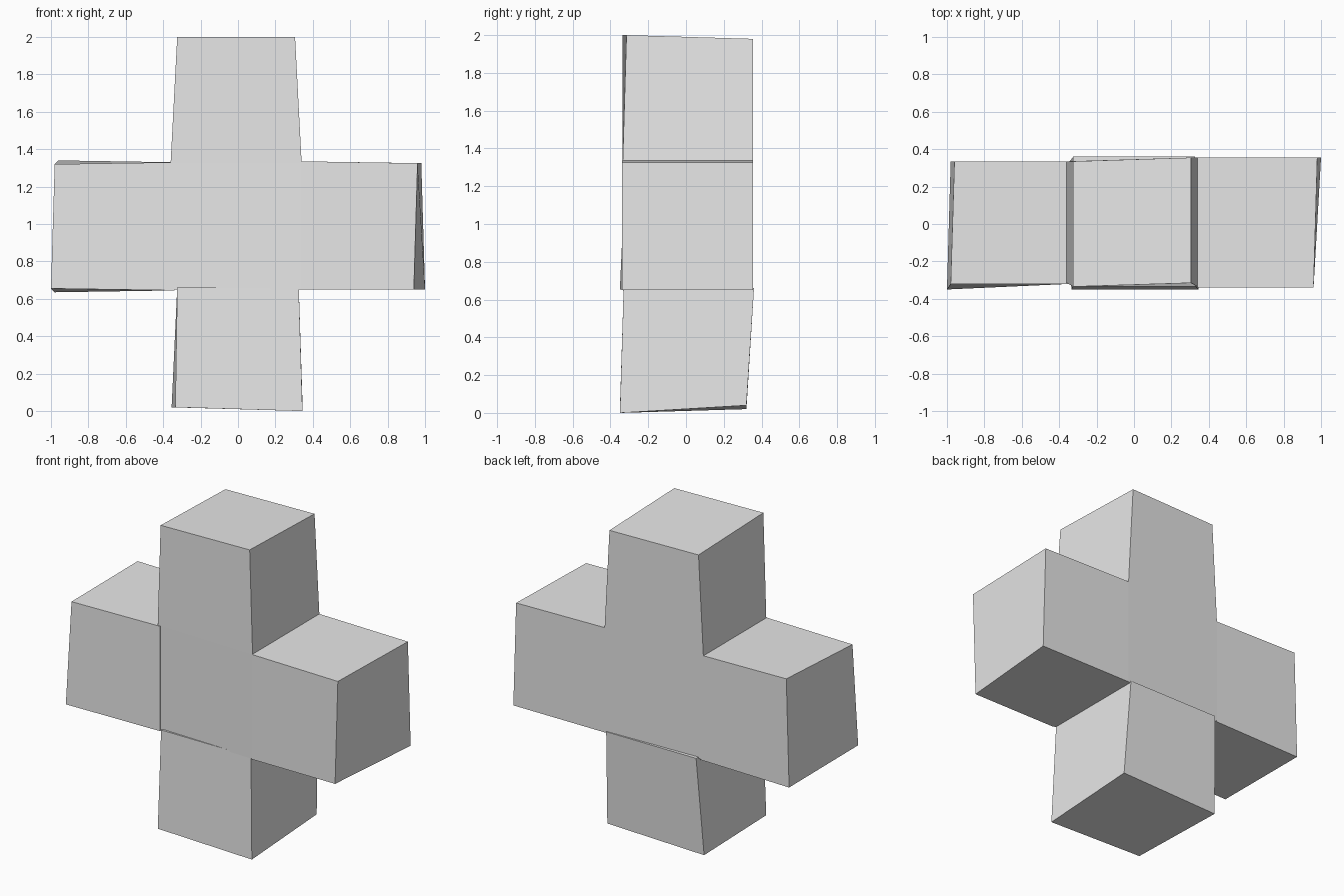
import bpy
import bmesh
from mathutils import Vector

default_cube = bpy.data.objects.get("Cube")
if default_cube:
    bpy.data.objects.remove(default_cube, do_unlink=True)

# One plain grey for the whole model
grey = bpy.data.materials.new("plain_grey")
grey.use_nodes = True
grey.diffuse_color = (0.8, 0.8, 0.8, 1)
shader = grey.node_tree.nodes["Principled BSDF"]
shader.inputs["Base Color"].default_value = grey.diffuse_color


def block(name, low, high, lean):
    """Box from low to high; lean gives each corner's offset from its signs."""
    low, high = Vector(low), Vector(high)
    centre, half = (low + high) / 2, (high - low) / 2
    bm = bmesh.new()
    bmesh.ops.create_cube(bm, size=2)
    for vert in bm.verts:
        signs = vert.co.copy()
        vert.co = centre + half * signs + Vector(lean(*signs))
    mesh = bpy.data.meshes.new(name)
    bm.to_mesh(mesh)
    bm.free()
    mesh.materials.append(grey)
    obj = bpy.data.objects.new(name, mesh)
    bpy.context.collection.objects.link(obj)


def core_lean(x, y, z):
    # Deeper on the left side than on the right
    return 0, 0.01 * x * y, 0


def head_lean(x, y, z):
    # Narrower at the top, which turns slightly and slopes to the back
    if z < 0:
        return core_lean(x, y, z)
    return -0.035 * x, 0.01 * x, -0.01 * y


def right_arm_lean(x, y, z):
    # Outer end slants, with its lower front corner pulled forward
    if x > 0:
        return 0, 0, 0
    pulled = y < 0 and z < 0
    return 0.01 * (y + z), -0.03 * pulled, 0.01 * y * z


def left_arm_lean(x, y, z):
    # Outer end turns toward the front, more so at the bottom
    end = x > 0
    top = z > 0
    return end * y * (0.02 - 0.01 * z), 0, end * top * -0.01


def foot_lean(x, y, z):
    # Flares and shifts forward at the bottom, rising at the left back corner
    bottom = z < 0
    flare = -0.01 * x * z
    if bottom and x < 0:
        flare -= 0.01 * y
    rise = 0.02 * y * (bottom and x > 0)
    return flare, z * (0.015 + 0.005 * y), rise


block("core", (-0.36, -0.325, 0.65), (0.34, 0.345, 1.33), core_lean)
block("head", (-0.36, -0.325, 1.33), (0.34, 0.345, 1.99), head_lean)
block("right_arm", (-0.98, -0.32, 0.645), (-0.34, 0.335, 1.33), right_arm_lean)
block("left_arm", (0.34, -0.34, 0.65), (0.97, 0.355, 1.335), left_arm_lean)
block("foot", (-0.335, -0.34, 0.02), (0.335, 0.34, 0.66), foot_lean)
